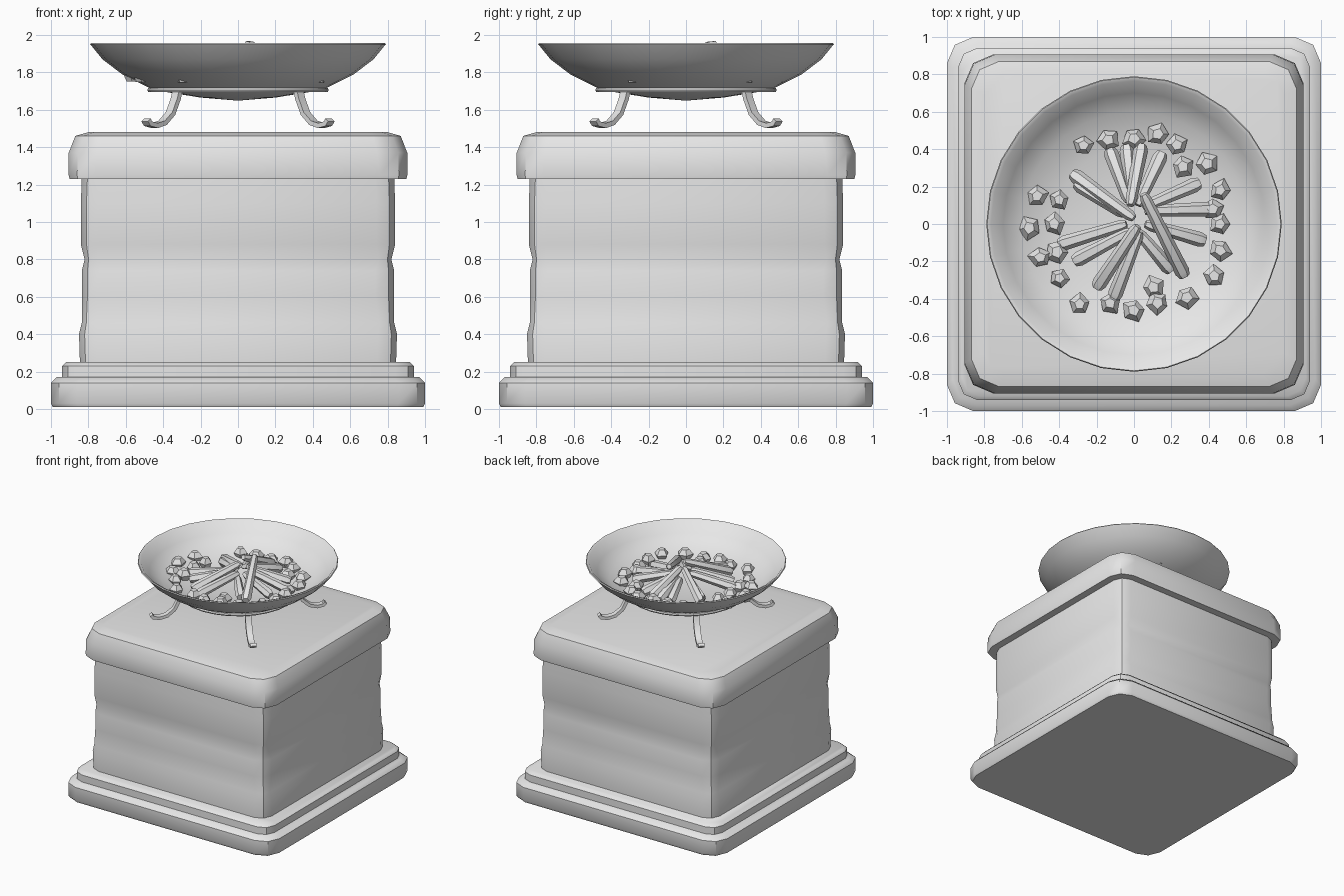
import bpy, bmesh, math, random
from mathutils import Vector

random.seed(4)
if "Cube" in bpy.data.objects:
    bpy.data.objects.remove(bpy.data.objects["Cube"], do_unlink=True)

stone = bpy.data.materials.new("grey stone")
stone.use_nodes = True
GREY = (0.8, 0.8, 0.8, 1)
stone.diffuse_color = GREY
stone.node_tree.nodes["Principled BSDF"].inputs["Base Color"].default_value = GREY


def finish(name, bm, angle=40):
    """Turn a bmesh into a shaded object."""
    bmesh.ops.recalc_face_normals(bm, faces=bm.faces)
    mesh = bpy.data.meshes.new(name)
    bm.to_mesh(mesh)
    bm.free()
    mesh.materials.append(stone)
    obj = bpy.data.objects.new(name, mesh)
    bpy.context.collection.objects.link(obj)
    bpy.ops.object.select_all(action="DESELECT")
    obj.select_set(True)
    bpy.context.view_layer.objects.active = obj
    bpy.ops.object.shade_smooth_by_angle(angle=math.radians(angle))
    return obj


def loft(bm, rings, closed=False):
    """Skin a list of point rings, capped at both ends or joined in a loop."""
    loops = [[bm.verts.new(p) for p in ring] for ring in rings]
    n = len(loops[0])
    pairs = list(zip(loops, loops[1:]))
    if closed:
        pairs.append((loops[-1], loops[0]))
    else:
        bm.faces.new(loops[0])
        bm.faces.new(loops[-1])
    for a, b in pairs:
        for i in range(n):
            j = (i + 1) % n
            bm.faces.new((a[i], a[j], b[j], b[i]))


def square(z, half, cut):
    """Square outline whose corners are softened by two facets."""
    soft = half - cut * 0.3
    corner = [(half, half - cut), (soft, soft), (half - cut, half)]
    pts = []
    for k in range(4):
        for x, y in corner:
            for _ in range(k):
                x, y = -y, x
            pts.append((x, y, z))
    return pts


def circle(z, r, n=28):
    return [(r * math.cos(math.tau * i / n), r * math.sin(math.tau * i / n), z)
            for i in range(n)]


def tiered(name, tiers, angle=40):
    bm = bmesh.new()
    loft(bm, [square(*t) for t in tiers])
    return finish(name, bm, angle)


# Pedestal
tiered("base_slab", [(0.01, 0.99, 0.14), (0.03, 1, 0.14), (0.14, 1, 0.14), (0.17, 0.97, 0.14)])
tiered("base_step", [(0.16, 0.94, 0.1), (0.23, 0.94, 0.1), (0.25, 0.92, 0.1)])
tiered("shaft", [(0.24, 0.845, 0.1), (0.4, 0.85, 0.1), (0.46, 0.835, 0.08),
                 (0.6, 0.835, 0.1), (0.74, 0.835, 0.1), (0.8, 0.82, 0.07),
                 (0.88, 0.84, 0.1), (1.1, 0.84, 0.1), (1.24, 0.835, 0.1)])
tiered("cap", [(1.23, 0.9, 0.14), (1.25, 0.905, 0.15), (1.37, 0.905, 0.16),
               (1.46, 0.87, 0.15), (1.48, 0.8, 0.11)])

# Bowl: outside from the bottom up, over the lip, then down the inside
bm = bmesh.new()
loft(bm, [circle(z, r) for z, r in [
    (1.65, 0.02), (1.665, 0.2), (1.705, 0.45), (1.79, 0.62), (1.87, 0.725), (1.95, 0.79),
    (1.957, 0.785), (1.95, 0.765), (1.87, 0.7), (1.8, 0.6), (1.745, 0.42), (1.72, 0.2), (1.715, 0.02)]])
finish("bowl", bm, 50)

# Support ring under the bowl
bm = bmesh.new()
loft(bm, [circle(z, r) for z, r in
          [(1.695, 0.465), (1.695, 0.48), (1.705, 0.485), (1.715, 0.48), (1.715, 0.465)]], closed=True)
finish("support_ring", bm)

# Curled legs on the diagonals
PATH = [(0.45, 1.73), (0.47, 1.66), (0.51, 1.58), (0.57, 1.53), (0.63, 1.515), (0.68, 1.525), (0.695, 1.545)]
for k, name in enumerate(("back_left", "back_right", "front_right", "front_left")):
    a = math.radians(45 + 90 * k)
    out, side = Vector((math.cos(a), math.sin(a), 0)), Vector((-math.sin(a), math.cos(a), 0))
    up = Vector((0, 0, 1))
    rings = []
    for i, (r, z) in enumerate(PATH):
        p, q = PATH[max(i - 1, 0)], PATH[min(i + 1, len(PATH) - 1)]
        along = (out * (q[0] - p[0]) + up * (q[1] - p[1])).normalized()
        normal = along.cross(side)
        mid = out * r + up * z
        rings.append([mid + side * s * 0.025 + normal * t * 0.013
                      for s, t in ((-1, -1), (1, -1), (1, 1), (-1, 1))])
    bm = bmesh.new()
    loft(bm, rings)
    finish(name + "_leg", bm, 35)

# Logs leaning to the middle: outer x, y, inner x, y, inner height
LOGS = [(-.33, .27, 0, .03, 1.9), (-.31, .22, -.05, .05, 1.85), (-.13, .4, -.03, .12, 1.85),
        (-.04, .42, -.01, .12, 1.86), (.04, .42, -.02, .1, 1.94), (.15, .38, .02, .1, 1.87),
        (.35, .22, .05, .09, 1.87), (.43, .08, .06, .07, 1.86), (.38, -.09, .06, 0, 1.86),
        (.27, -.28, .05, .16, 1.95), (.2, -.25, .02, -.04, 1.84), (-.11, -.4, .03, -.04, 1.87),
        (-.2, -.34, .02, -.01, 1.94), (-.32, -.2, -.02, -.04, 1.87), (-.4, -.11, -.04, 0, 1.86)]
for i, (x, y, u, v, top) in enumerate(LOGS):
    foot, tip = Vector((x, y, 1.785)), Vector((u, v, top))
    along = (tip - foot).normalized()
    a = along.cross((0, 0, 1)).normalized()
    b = along.cross(a)
    bm = bmesh.new()
    loft(bm, [[c + (a * math.cos(math.tau * s / 6) + b * math.sin(math.tau * s / 6)) * r
               for s in range(6)] for c, r in
              ((foot, 0.03), (foot + along * 0.03, 0.04), (tip - along * 0.03, 0.03), (tip, 0.02))])
    finish(f"log_{i + 1}", bm, 50)

# Faceted coals around the fire
COALS = [(-.27, .42), (-.14, .45), (0, .46), (.13, .48), (.23, .42), (.26, .31), (.39, .32),
         (.46, .18), (.42, .08), (.46, 0), (.46, -.14), (.43, -.28), (.28, -.39), (.13, -.42),
         (0, -.46), (-.13, -.42), (-.29, -.43), (-.4, -.29), (-.5, -.18), (-.56, -.02),
         (-.52, .15), (-.4, .13), (-.43, 0), (-.41, -.15), (.1, -.34)]
for i, (x, y) in enumerate(COALS):
    turn = random.random() * math.tau
    sizes = [random.uniform(0.05, 0.072) for _ in range(5)]
    floor = 1.735 + 0.1 * max(0, math.hypot(x, y) - 0.4)
    bm = bmesh.new()
    loft(bm, [[(x + s * k * math.cos(turn + math.tau * j / 5),
                y + s * k * math.sin(turn + math.tau * j / 5), floor + h)
               for j, s in enumerate(sizes)] for k, h in ((0.6, 0), (1, 0.05), (0.5, 0.09))])
    finish(f"coal_{i + 1}", bm, 25)
